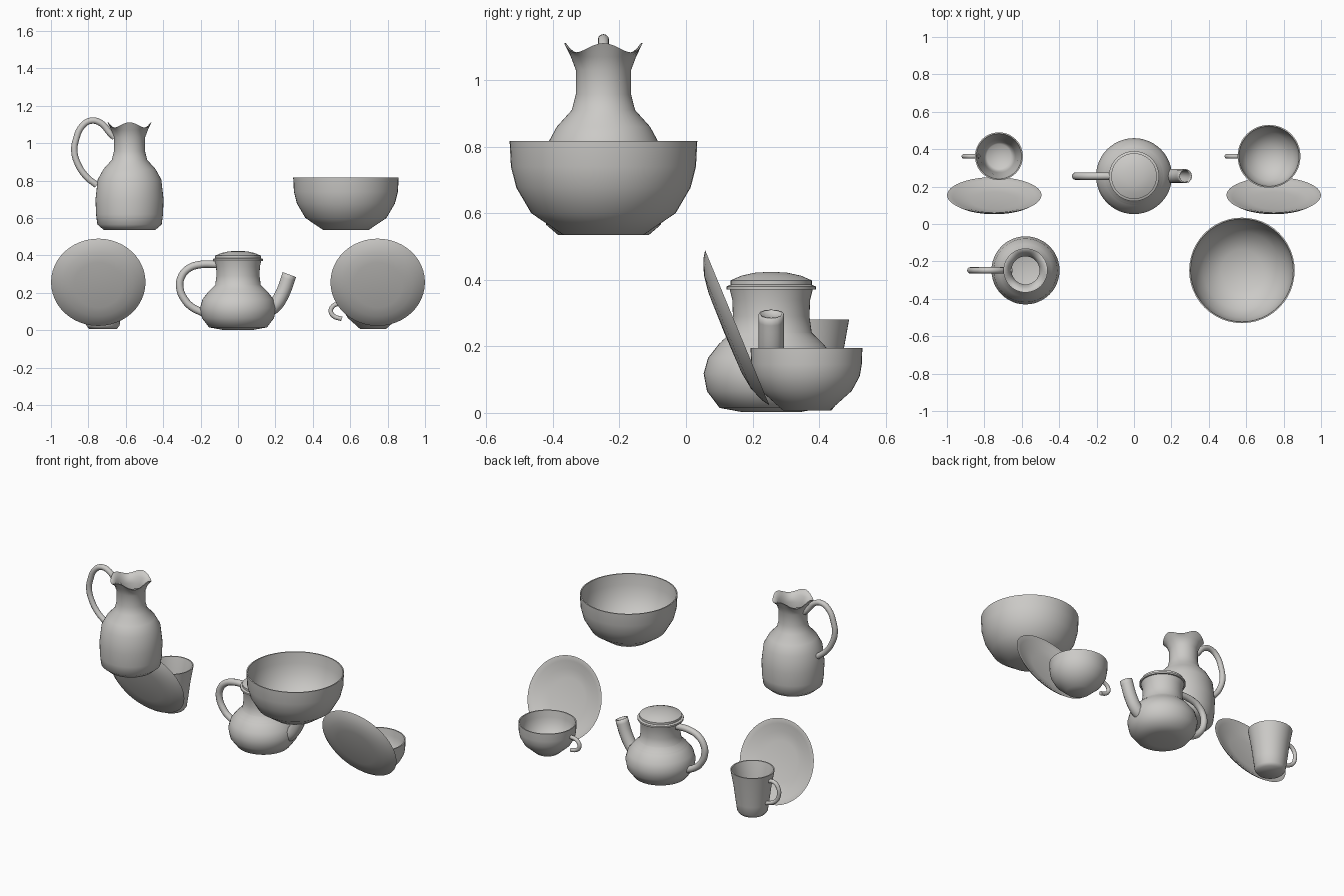
import bpy
import bmesh
import math
from mathutils import Vector

if "Cube" in bpy.data.objects:
    bpy.data.objects.remove(bpy.data.objects["Cube"])

SEG = 48
clay = bpy.data.materials.new("warm_grey_clay")
clay.diffuse_color = (0.6, 0.59, 0.57, 1)
clay.use_nodes = True
clay.node_tree.nodes["Principled BSDF"].inputs["Base Color"].default_value = clay.diffuse_color


def lathe(name, profile, loc, wall=0.01, wave=0.0, tilt=0.0):
    """Spin an outer profile (bottom to top); wall adds an inner skin."""
    rings = [(r, z, 0) for r, z in profile]
    if wall:
        top = profile[-1]
        rings[-1] = (*top, wave)
        rings.append((top[0] - wall * 0.7, top[1], wave))
        rings += [(max(r - wall, 0.0), z + wall, 0)
                  for r, z in reversed(profile[:-1])]
    bm = bmesh.new()
    loops = []
    for r, z, w in rings:
        if r < 1e-5:
            loops.append([bm.verts.new((0, 0, z))] * SEG)
        else:
            loops.append([bm.verts.new((
                r * math.cos(a), r * math.sin(a), z + w * math.cos(4 * a)))
                for a in (2 * math.pi * i / SEG for i in range(SEG))])
    for lo, hi in zip(loops, loops[1:]):
        for i in range(SEG):
            j = (i + 1) % SEG
            quad = list(dict.fromkeys((lo[i], lo[j], hi[j], hi[i])))
            if len(quad) > 2:
                bm.faces.new(quad)
    bmesh.ops.recalc_face_normals(bm, faces=bm.faces)
    mesh = bpy.data.meshes.new(name)
    bm.to_mesh(mesh)
    bm.free()
    mesh.materials.append(clay)
    ob = bpy.data.objects.new(name, mesh)
    bpy.context.collection.objects.link(ob)
    ob.location = loc
    ob.rotation_euler.x = tilt
    bpy.ops.object.select_all(action='DESELECT')
    bpy.context.view_layer.objects.active = ob
    ob.select_set(True)
    bpy.ops.object.shade_smooth_by_angle(angle=math.radians(58))
    return ob


def tube(name, path, y, radius, hollow=False):
    """Round tube through (x, z) points in a plane of constant y."""
    cu = bpy.data.curves.new(name, 'CURVE')
    cu.dimensions = '3D'
    cu.bevel_depth = radius
    cu.bevel_resolution = 4
    cu.resolution_u = 5
    cu.use_fill_caps = not hollow
    sp = cu.splines.new('BEZIER')
    sp.bezier_points.add(len(path) - 1)
    for p, (x, z) in zip(sp.bezier_points, path):
        p.co = Vector((x, y, z))
        p.handle_left_type = p.handle_right_type = 'AUTO'
    cu.materials.append(clay)
    ob = bpy.data.objects.new(name, cu)
    bpy.context.collection.objects.link(ob)
    if hollow:
        m = ob.modifiers.new("wall", 'SOLIDIFY')
        m.thickness = 0.006
    return ob


# Pitcher with wavy rim
lathe("pitcher_body", [(0, .535), (.137, .535), (.172, .565), (.179, .62), (.182, .70),
                       (.17, .805), (.14, .86), (.095, .91), (.083, .957), (.083, 1.03),
                       (.098, 1.07), (.118, 1.097)],
      (-.58, -.248, 0), wall=.008, wave=.014)
tube("pitcher_handle", [(-.66, 1.03), (-.684, 1.053), (-.733, 1.107), (-.786, 1.12),
                        (-.834, 1.09), (-.866, 1.02), (-.875, .957), (-.856, .888),
                        (-.813, .823), (-.755, .775)], -.248, .017)

# Large bowl
lathe("bowl", [(0, .535), (.121, .535), (.217, .60), (.262, .677), (.278, .74), (.282, .817)],
      (.577, -.248, 0))

# Teapot: body, lid, handle, spout
POT_Y = .256
lathe("teapot_body", [(0, .002), (.085, .002), (.155, .015), (.193, .065), (.203, .118),
                      (.19, .165), (.157, .207), (.122, .24), (.115, .29), (.117, .34),
                      (.125, .372)], (0, POT_Y, 0))
lathe("teapot_lid", [(0, .37), (.134, .37), (.134, .38), (.122, .385), (.122, .398),
                     (.09, .412), (.05, .421), (0, .424)], (0, POT_Y, 0), wall=0)
tube("teapot_handle", [(-.11, .351), (-.2, .351), (-.267, .328), (-.305, .28), (-.31, .22),
                       (-.283, .16), (-.246, .123), (-.18, .09)], POT_Y, .02)
tube("teapot_spout", [(.15, .10), (.195, .13), (.235, .19), (.275, .297)], POT_Y, .038, True)

# Tall mug
CUP_Y = .362
lathe("mug_body", [(0, .007), (.075, .007), (.089, .025), (.097, .08), (.11, .18), (.128, .28)],
      (-.722, CUP_Y, 0))
tube("mug_handle", [(-.83, .235), (-.875, .238), (-.905, .205), (-.908, .165), (-.885, .12),
                    (-.82, .09)], CUP_Y, .012)

# Wide cup
lathe("cup_body", [(0, .007), (.07, .007), (.136, .066), (.16, .11), (.166, .145), (.168, .195)],
      (.722, CUP_Y, 0))
tube("cup_handle", [(.565, .143), (.53, .14), (.505, .125), (.496, .10), (.512, .075),
                    (.555, .06)], CUP_Y, .012)

# Two saucers leaning on edge, hollow side facing back
for side, x in (("left", -.747), ("right", .747)):
    lathe("saucer_" + side, [(0, -.042), (.13, -.04), (.185, -.032), (.23, -.015), (.2525, 0)],
          (x, .154, .256), wall=.008, tilt=-math.radians(67.5))
